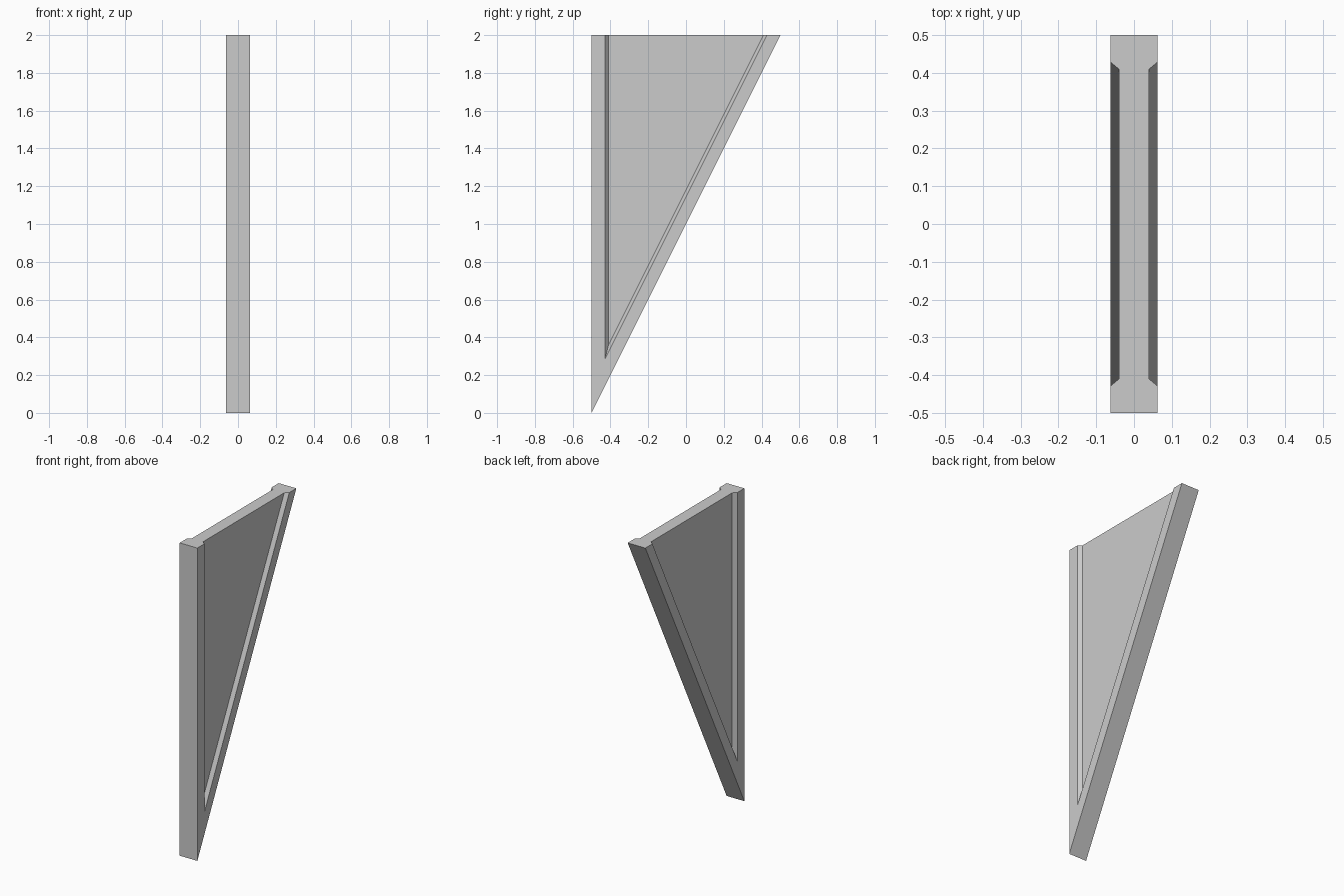
import bpy, bmesh

if "Cube" in bpy.data.objects:
    bpy.data.objects.remove(bpy.data.objects["Cube"])

# Section across the bracket: (x, inset of the V-shaped outline from the outer edge)
section = [(-0.04, 0.09), (-0.0625, 0.071), (-0.0625, 0.0),
           (0.0625, 0.0), (0.0625, 0.071), (0.04, 0.09)]


def v_path(bm, x, inset):
    """Front top, bottom tip and back top of one V-shaped outline."""
    y = 0.5 - inset
    return [bm.verts.new(p) for p in ((x, -y, 2.0), (x, -y, 4 * inset), (x, y, 2.0))]


bm = bmesh.new()
paths = [v_path(bm, x, inset) for x, inset in section]

# Rim, bevelled recess walls and outer edges
for a, b in zip(paths, paths[1:]):
    for i in range(2):
        bm.faces.new((a[i], a[i + 1], b[i + 1], b[i]))

# Recessed side panels
bm.faces.new(paths[0])
bm.faces.new(paths[-1][::-1])

# Top: two wide ends and the narrow web between them
for k in (0, 2):
    ends = [p[k] for p in paths]
    bm.faces.new((ends[0], ends[1], ends[4], ends[5]))
    bm.faces.new(ends[1:5])
bm.faces.new((paths[0][0], paths[-1][0], paths[-1][2], paths[0][2]))

bmesh.ops.recalc_face_normals(bm, faces=bm.faces)
mesh = bpy.data.meshes.new("triangular_bracket")
bm.to_mesh(mesh)
bm.free()
bpy.context.collection.objects.link(bpy.data.objects.new("triangular_bracket", mesh))
